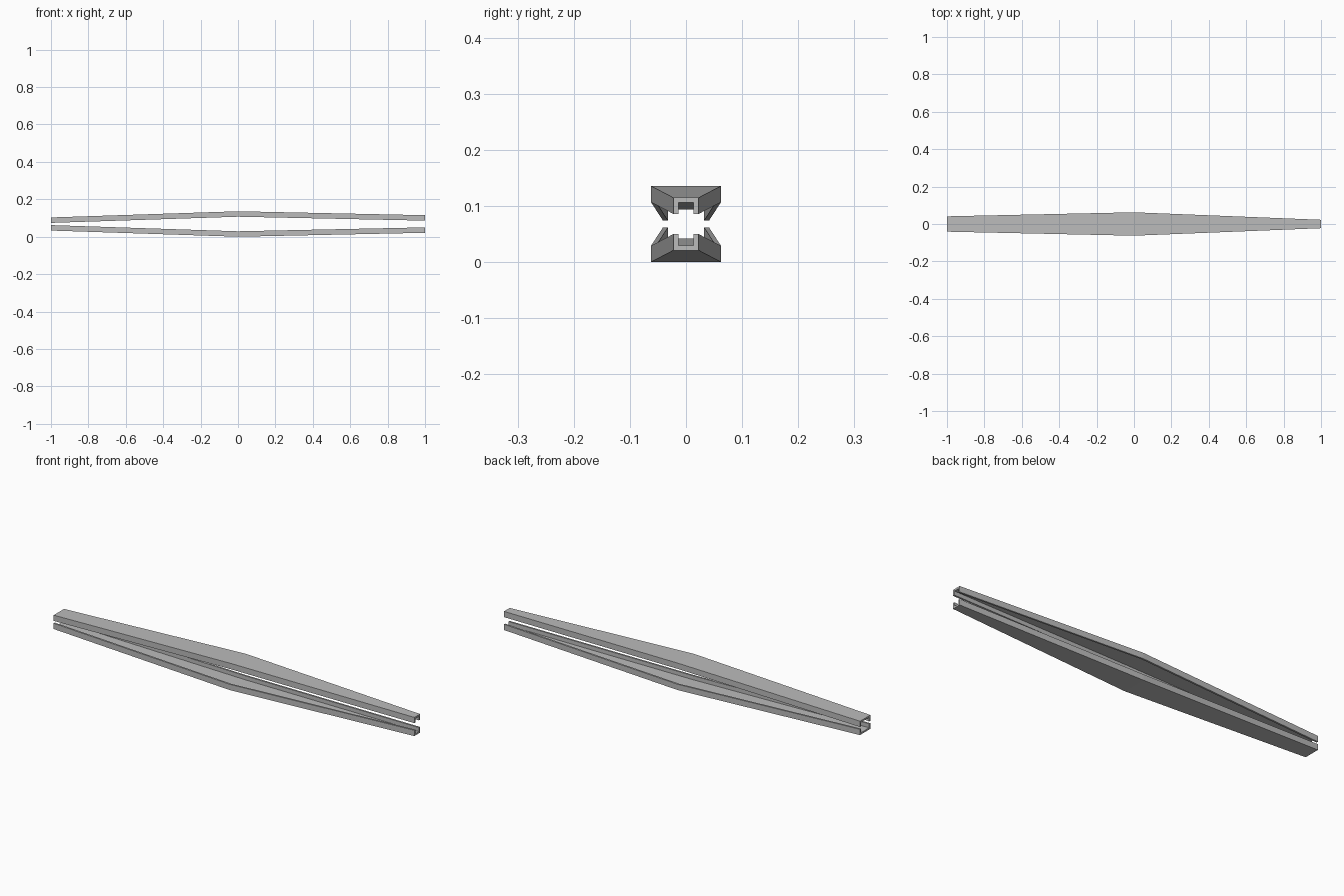
import bpy
import bmesh

cube = bpy.data.objects.get("Cube")
if cube:
    bpy.data.objects.remove(cube, do_unlink=True)

# Plain grey metal
metal = bpy.data.materials.new("grey metal")
metal.use_nodes = True
grey = (0.5, 0.5, 0.5, 1)
metal.diffuse_color = grey
metal.node_tree.nodes["Principled BSDF"].inputs["Base Color"].default_value = grey

MID = 0.068      # height of the plane between the two channels
DEPTH = 0.029    # channel depth
WALL = 0.009     # sheet thickness
# Stations along the length: x, half width, distance of the outer web from MID
STATIONS = [(-1, 0.041, 0.035), (0, 0.0625, 0.068), (1, 0.0225, 0.047)]


def section(half, reach):
    """U-shaped section: outer loop, then inner loop back."""
    lip = reach - DEPTH
    inner = half - WALL
    web = reach - WALL
    return [(-half, lip), (-half, reach), (half, reach), (half, lip),
            (inner, lip), (inner, web), (-inner, web), (-inner, lip)]


def channel(name, side):
    """Bent, tapered channel opening towards the middle plane."""
    bm = bmesh.new()
    rings = [[bm.verts.new((x, y, MID + side * d)) for y, d in section(half, reach)]
             for x, half, reach in STATIONS]
    count = len(rings[0])
    for a, b in zip(rings, rings[1:]):
        for i in range(count):
            j = (i + 1) % count
            bm.faces.new((a[i], a[j], b[j], b[i]))
    # End caps: two legs and the web
    for ring in (rings[0], rings[-1]):
        for ids in ((0, 1, 6, 7), (1, 2, 5, 6), (2, 3, 4, 5)):
            bm.faces.new([ring[i] for i in ids])
    bmesh.ops.recalc_face_normals(bm, faces=bm.faces)
    mesh = bpy.data.meshes.new(name)
    bm.to_mesh(mesh)
    bm.free()
    mesh.materials.append(metal)
    obj = bpy.data.objects.new(name, mesh)
    bpy.context.collection.objects.link(obj)


channel("upper_channel", 1)
channel("lower_channel", -1)
